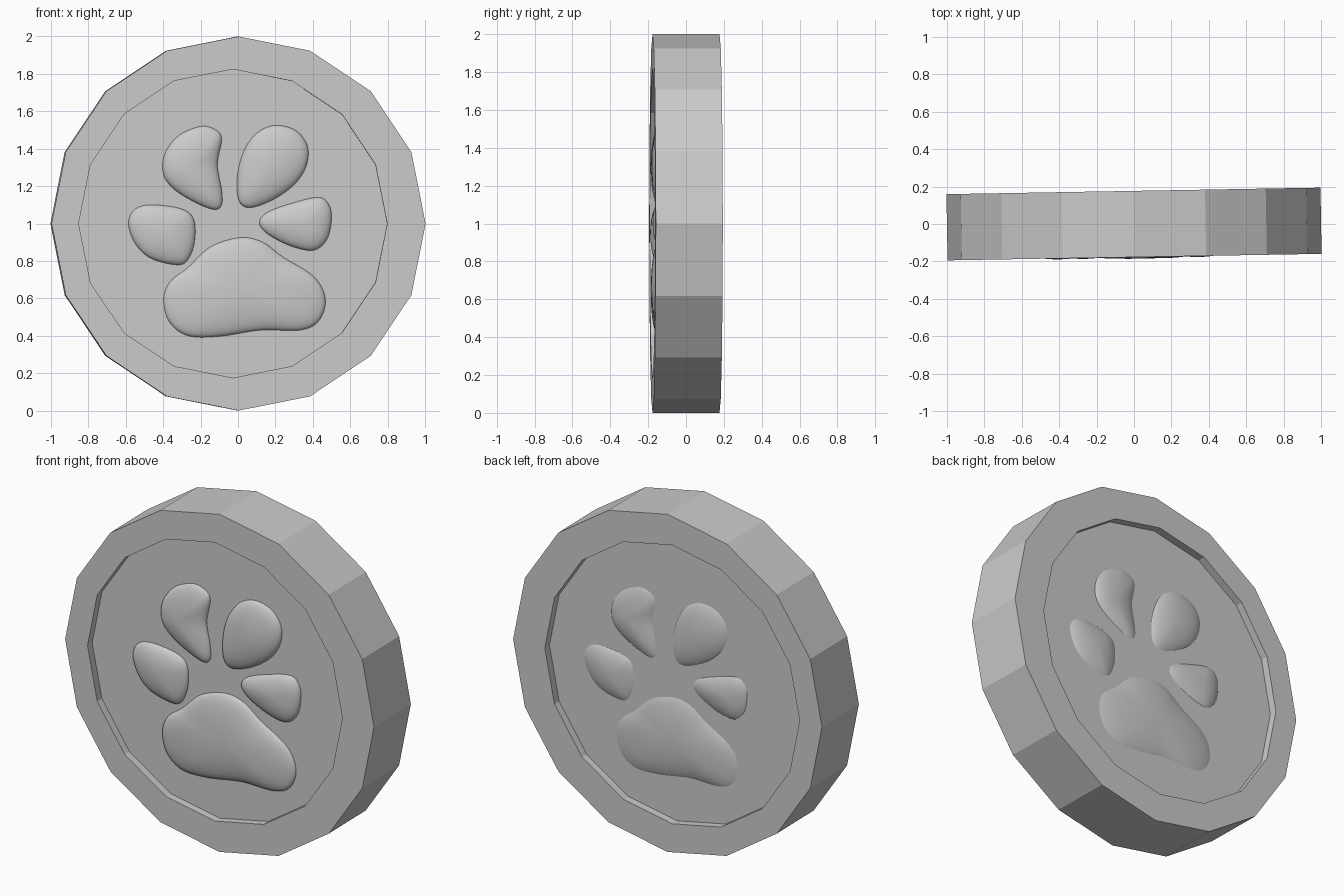
import bpy, bmesh, math
from mathutils import Vector, Matrix

if "Cube" in bpy.data.objects:
    bpy.data.objects.remove(bpy.data.objects["Cube"])

HALF = 0.177      # half thickness of the coin
FLOOR = 0.132     # distance of the recessed floor from the middle
YAW = Matrix.Rotation(math.radians(1), 4, 'Z')


def make_object(name, bm, matrix):
    bmesh.ops.recalc_face_normals(bm, faces=bm.faces)
    me = bpy.data.meshes.new(name)
    bm.to_mesh(me)
    bm.free()
    ob = bpy.data.objects.new(name, me)
    bpy.context.collection.objects.link(ob)
    ob.matrix_world = matrix
    return ob


def bridge(bm, a, b):
    n = len(a)
    for i in range(n):
        j = (i + 1) % n
        bm.faces.new((a[i], a[j], b[j], b[i]))


# coin body: 16-sided disc with a recess in both faces
def coin():
    bm = bmesh.new()

    def ring(cx, r, y):
        return [bm.verts.new((cx + r * math.sin(i * math.tau / 16), y,
                              1 + r * math.cos(i * math.tau / 16))) for i in range(16)]
    rings = [ring(-0.03, 0.825, -FLOOR), ring(-0.03, 0.825, -HALF), ring(0, 1, -HALF),
             ring(0, 1, HALF), ring(-0.03, 0.825, HALF), ring(-0.03, 0.825, FLOOR)]
    for a, b in zip(rings, rings[1:]):
        bridge(bm, a, b)
    bm.faces.new(rings[0])
    bm.faces.new(rings[-1])
    make_object("coin_body", bm, YAW)


# closed smooth curve through the outline points
def smooth_outline(pts, steps=6):
    p = [Vector(q) for q in pts]
    n, out = len(p), []
    for i in range(n):
        a, b, c, d = p[i - 1], p[i], p[(i + 1) % n], p[(i + 2) % n]
        for k in range(steps):
            t = k / steps
            out.append(0.5 * (2 * b + (c - a) * t + (2 * a - 5 * b + 4 * c - d) * t ** 2
                              + (3 * b - a - 3 * c + d) * t ** 3))
    return out


# rounded cushion rising from the coin floor
def cushion(name, pts, centre, height, sink, matrix):
    bm = bmesh.new()
    c = Vector(centre)
    outline = smooth_outline(pts)
    levels = [(1, -0.04)]
    for k in range(10):
        a = k / 10 * math.pi / 2
        levels.append((math.cos(a), height * math.sin(a)))
    prev = None
    for s, h in levels:
        ring = []
        for q in outline:
            v = c + (q - c) * s
            ring.append(bm.verts.new((v.x, -(FLOOR + h - sink), v.y)))
        if prev:
            bridge(bm, prev, ring)
        prev = ring
    tip = bm.verts.new((c.x, -(FLOOR + height - sink), c.y))
    for i in range(len(prev)):
        bm.faces.new((prev[i], prev[(i + 1) % len(prev)], tip))
    for f in bm.faces:
        f.smooth = True
    make_object(name, bm, matrix)


PADS = {
    "inner_left_toe": ((-0.275, 1.29), 0.05, [
        (-.20, 1.52), (-.12, 1.50), (-.09, 1.45), (-.112, 1.315), (-.09, 1.18), (-.09, 1.10),
        (-.13, 1.075), (-.225, 1.11), (-.34, 1.18), (-.40, 1.26), (-.395, 1.37), (-.32, 1.47)]),
    "inner_right_toe": ((0.17, 1.31), 0.053, [
        (.20, 1.525), (.31, 1.495), (.37, 1.41), (.36, 1.30), (.29, 1.20), (.17, 1.12),
        (.055, 1.085), (0, 1.13), (-.005, 1.26), (.03, 1.39), (.10, 1.485)]),
    "outer_left_toe": ((-0.40, 0.95), 0.05, [
        (-.475, 1.10), (-.31, 1.08), (-.24, 1.025), (-.235, .90), (-.275, .80), (-.34, .78),
        (-.47, .815), (-.55, .89), (-.588, .995), (-.56, 1.07)]),
    "outer_right_toe": ((0.36, 1.0), 0.05, [
        (.43, 1.14), (.487, 1.095), (.497, 1.01), (.47, .91), (.40, .857), (.28, .88),
        (.155, .945), (.112, 1.005), (.155, 1.06), (.29, 1.11)]),
    "main_pad": ((0.03, 0.65), 0.054, [
        (.01, .925), (.13, .90), (.24, .82), (.405, .715), (.465, .595), (.43, .48),
        (.33, .43), (.12, .43), (-.10, .397), (-.27, .40), (-.37, .475), (-.40, .595),
        (-.365, .69), (-.27, .765), (-.15, .875)]),
}

coin()
# paw on the front; the same paw turned round and sunk deeper on the back
for side, turn, sink in (("front", 0, 0.0), ("back", math.pi, 0.022)):
    m = YAW @ Matrix.Rotation(turn, 4, 'Z')
    for name, (centre, height, pts) in PADS.items():
        cushion(f"{side}_{name}", pts, centre, height, sink, m)
